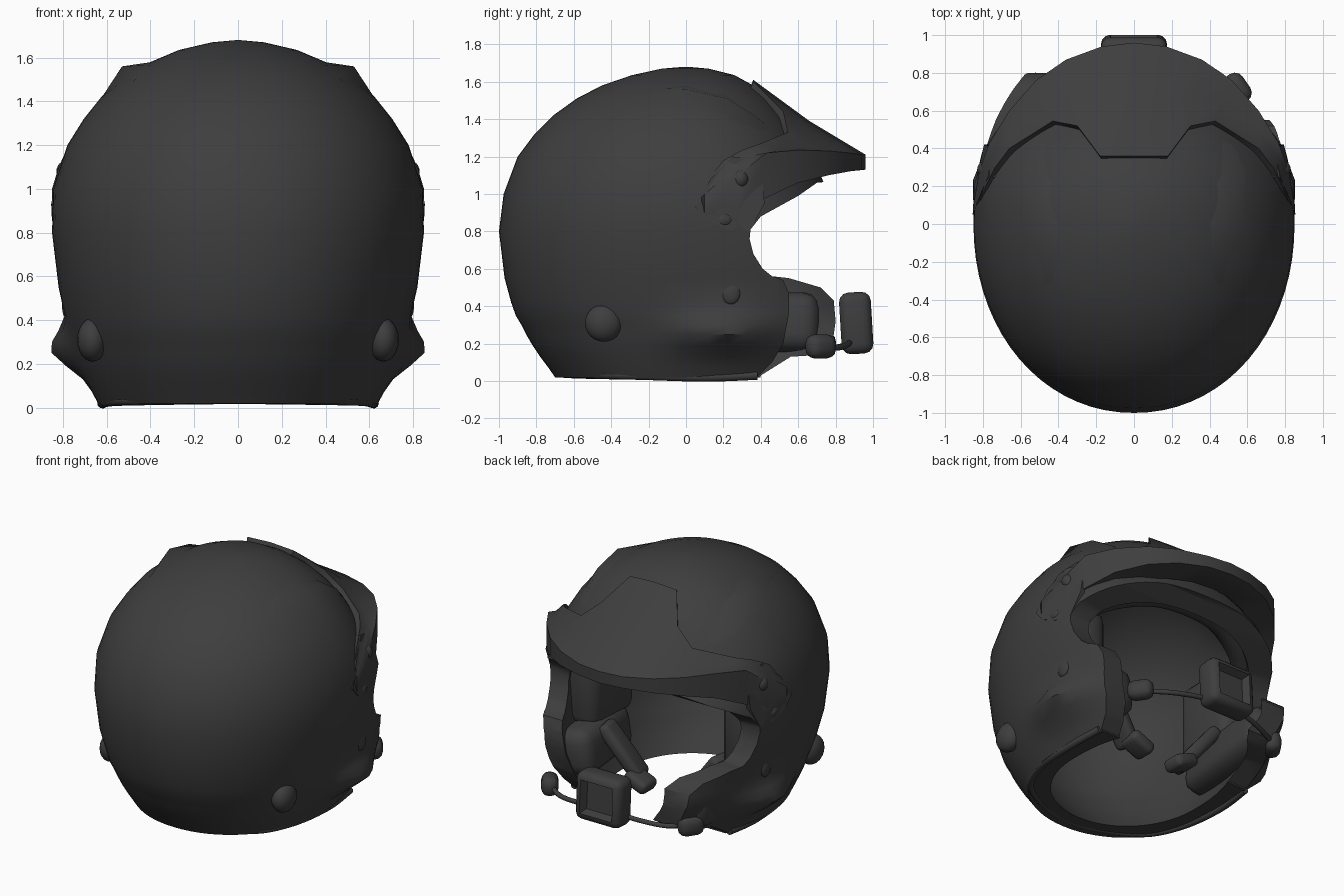
import bpy, bmesh, math
from mathutils import Vector, Matrix

if "Cube" in bpy.data.objects:
    bpy.data.objects.remove(bpy.data.objects["Cube"])

mat = bpy.data.materials.new("matte_charcoal")
mat.diffuse_color = (0.048, 0.048, 0.048, 1)
mat.use_nodes = True
mat.node_tree.nodes["Principled BSDF"].inputs["Base Color"].default_value = mat.diffuse_color


def finish(name, bm, angle=40):
    bmesh.ops.recalc_face_normals(bm, faces=bm.faces)
    me = bpy.data.meshes.new(name)
    bm.to_mesh(me)
    bm.free()
    ob = bpy.data.objects.new(name, me)
    bpy.context.collection.objects.link(ob)
    me.materials.append(mat)
    smooth(ob, angle)
    return ob


def smooth(ob, angle=40):
    bpy.ops.object.select_all(action='DESELECT')
    bpy.context.view_layer.objects.active = ob
    ob.select_set(True)
    bpy.ops.object.shade_smooth_by_angle(angle=math.radians(angle))


def loft(name, sections, angle=40):
    """Closed solid through equal-length closed cross-sections."""
    bm = bmesh.new()
    rings = [[bm.verts.new(p) for p in s] for s in sections]
    n = len(rings[0])
    for a, b in zip(rings, rings[1:]):
        for i in range(n):
            j = (i + 1) % n
            bm.faces.new((a[i], a[j], b[j], b[i]))
    bm.faces.new(rings[0])
    bm.faces.new(rings[-1][::-1])
    return finish(name, bm, angle)


def blob(name, loc, r):
    bm = bmesh.new()
    bmesh.ops.create_uvsphere(bm, u_segments=20, v_segments=12, radius=1,
                              matrix=Matrix.Translation(loc) @ Matrix.Diagonal((*r, 1)))
    return finish(name, bm)


def box(name, loc, size, bevel, rot=(0, 0, 0), recess=False):
    bm = bmesh.new()
    bmesh.ops.create_cube(bm, size=1, matrix=Matrix.Diagonal((*size, 1)))
    bmesh.ops.bevel(bm, geom=bm.edges[:], offset=bevel, segments=3, affect='EDGES', profile=0.5)
    if recess:                                     # hollow on the outward (+y) face
        bm.normal_update()
        f = max(bm.faces, key=lambda f: f.normal.y * f.calc_area())
        bmesh.ops.inset_region(bm, faces=[f], thickness=0.03)
        bmesh.ops.translate(bm, verts=f.verts, vec=(0, -0.05, 0))
    R = Matrix.Rotation(rot[2], 4, 'Z') @ Matrix.Rotation(rot[1], 4, 'Y') @ Matrix.Rotation(rot[0], 4, 'X')
    bm.transform(Matrix.Translation(loc) @ R)
    return finish(name, bm)


def tube(name, pts, r):
    """Round tube along a smoothed path."""
    P = [Vector(p) for p in pts]
    P = [P[0]] + P + [P[-1]]
    path = []
    for i in range(1, len(P) - 2):
        for k in range(6):
            t = k / 6
            a, b, c, d = P[i - 1:i + 3]
            path.append(0.5 * (2 * b + (c - a) * t + (2 * a - 5 * b + 4 * c - d) * t * t
                               + (3 * b - a - 3 * c + d) * t ** 3))
    path.append(P[-1])
    secs = []
    for i, p in enumerate(path):
        d = (path[min(i + 1, len(path) - 1)] - path[max(i - 1, 0)]).normalized()
        u = d.cross(Vector((0.1, 0.2, 1))).normalized()
        v = d.cross(u)
        secs.append([p + (u * math.cos(a) + v * math.sin(a)) * r
                     for a in (math.tau * k / 10 for k in range(10))])
    return loft(name, secs)


# Shell rings: height, half width, back reach, front reach
RINGS = [(0.02, .64, .70, .80), (.07, .665, .735, .86), (.13, .69, .78, .93), (.19, .715, .82, .97),
         (.25, .735, .855, 1.0), (.3, .75, .88, 1.03), (.35, .77, .91, 1.05), (.42, .785, .935, 1.04),
         (.55, .82, .97, 1.0), (.8, .85, 1.0, .9), (1.0, .845, .975, .76), (1.2, .78, .9, .68),
         (1.32, .705, .81, .62), (1.42, .625, .71, .54), (1.51, .52, .585, .455), (1.58, .4, .45, .36),
         (1.635, .27, .29, .26), (1.67, .12, .13, .12), (1.68, .01, .01, .01)]


def ring(z, w, b, f, bump=0.0, n=72):
    pts = []
    for i in range(n):
        a = math.tau * i / n
        c, s = math.cos(a), math.sin(a)
        e = (2 / 2.4 if z < 1.1 else 0.94) if s > 0 else 0.97
        x = math.copysign(abs(c) ** e, c) * w
        y = math.copysign(abs(s) ** e, s) * (f if s > 0 else b)
        # cheek swelling low on both sides
        k = bump * math.exp(-((z - .26) / .1) ** 2 - ((y - .2) / .25) ** 2)
        pts.append((x + math.copysign(k, x) if abs(x) > .3 else x, y, z))
    return pts


def prism(name, prof, x0, x1):
    return loft(name, [[(x, y, z) for y, z in prof] for x in (x0, x1)])


# Outer shell, hollowed and opened at the face
shell = loft("shell", [ring(*r, .13) for r in RINGS])
inner = [(-.2, .52, .57, .7)] + [(z * .915, max(w - .14, .01) if w > .15 else w * .3,
                                 max(b - .15, .01) if b > .16 else b * .3,
                                 max(f - .12, .01) if f > .14 else f * .3) for z, w, b, f in RINGS]
cav = loft("cavity_cutter", [ring(*r) for r in inner])
top = [(1.3, 1.12), (.7, 1.06), (.6, .99), (.4, .88), (.345, .81), (.34, .76), (.36, .68), (.41, .6), (.46, .56)]
cut_r = prism("face_cutter_right", top + [(.52, .54), (.55, .47), (.55, .36), (.52, .2), (.46, .1), (.39, .03),
                                          (.38, -.2), (1.3, -.2)], 0, 1.3)
cut_l = prism("face_cutter_left", top + [(.55, .55), (.72, .5), (.79, .43), (.8, .32), (.78, .18), (.72, .14),
                                         (.56, .13), (.4, .03), (.38, -.2), (1.3, -.2)], -1.3, .01)
for c in (cav, cut_r, cut_l):
    c.hide_render = True
    m = shell.modifiers.new("cut", 'BOOLEAN')
    m.operation, m.object, m.solver = 'DIFFERENCE', c, 'EXACT'
bpy.context.view_layer.update()
cut = bpy.data.meshes.new_from_object(shell.evaluated_get(bpy.context.evaluated_depsgraph_get()))
shell.modifiers.clear()
shell.data = cut
smooth(shell)
for c in (cav, cut_r, cut_l):
    bpy.data.objects.remove(c)

# Peak: outer edge x, y, top z, bottom z, then inner edge x, y, z
HALF = [(0, .96, 1.21, 1.13, 0, .36, 1.61), (.17, .94, 1.21, 1.13, .18, .36, 1.60),
        (.36, .87, 1.22, 1.12, .30, .52, 1.44), (.52, .76, 1.23, 1.10, .43, .545, 1.33),
        (.66, .60, 1.235, 1.06, .66, .40, 1.27), (.765, .43, 1.22, .98, .735, .30, 1.235),
        (.82, .28, 1.10, .88, .785, .2, 1.18), (.85, .1, 1.0, .88, .835, .06, 1.0)]


def peak_section(s, r):
    x, y, zt, zb, ix, iy, iz = r
    return [(s * x, y, zt), (s * x, y, zb), (s * x * .87, y * .8, zb - .02),
            (s * ix * .9, iy * .9, iz - .08), (s * ix, iy, iz),
            (s * (x + ix) / 2, (y + iy) / 2, (zt + iz) / 2 - .02)]


loft("peak", [peak_section(-1, r) for r in HALF[:0:-1]] + [peak_section(1, r) for r in HALF], 50)

# Raised wing sections: y, then x/z of inner, crest and lower line
WING = [(-.55, .25, 1.47, .37, 1.42, .48, 1.31), (-.3, .30, 1.57, .46, 1.51, .62, 1.35),
        (0, .36, 1.585, .53, 1.56, .70, 1.30), (.22, .33, 1.54, .53, 1.51, .70, 1.22),
        (.38, .30, 1.44, .50, 1.41, .67, 1.18), (.52, .26, 1.32, .43, 1.29, .56, 1.16)]
POD = [(.05, .93), (.13, 1.08), (.25, 1.2), (.4, 1.18), (.42, .95), (.34, .8), (.22, .81), (.11, .86)]

for s, side in ((1, "right"), (-1, "left")):
    loft("wing_" + side, [[(s * a, y, b), (s * c, y, d), (s * e, y, f),
                           (s * (a + e) * .45, y * .95, (b + f) / 2 - .04)]
                          for y, a, b, c, d, e, f in WING], 60)
    # Peak pivot plate with screws
    loft("pivot_plate_" + side, [[(s * .7, y, z) for y, z in POD],
                                 [(s * (.855 - .35 * y * y - .3 * max(0, z - 1)), y, z) for y, z in POD]])
    blob("upper_screw_" + side, (s * .785, .29, 1.08), (.045, .045, .05))
    blob("lower_screw_" + side, (s * .815, .2, .86), (.03, .05, .04))
    # Side knob and strap stud
    blob("side_knob_" + side, (s * .665, -.44, .31), (.07, .1, .1))
    blob("cheek_stud_" + side, (s * .785, .24, .47), (.02, .05, .06))
    # Inner cheek padding and chin strap
    box("cheek_pad_" + side, (s * .6, .09, .68), (.24, .48, .56), .09)
    ln = .6 if s > 0 else .8
    box("lower_pad_" + side, (s * .55, .52 - ln / 2 if s > 0 else .72 - ln / 2, .31),
        (.25, ln, .32), .09, (0, s * .15, s * .1))
    box("chin_strap_" + side, (s * .33, .22, .29), (.42, .16, .09), .035, (0, -s * .9, s * .2))
    box("buckle_" + side, (s * .18, .25, .13), (.18, .16, .09), .035, (0, -s * .4, 0))

# Brow padding inside the opening, rolled rim at the bottom
tube("brow_pad", [(-.70, .20, .9), (-.58, .38, .99), (-.3, .51, 1.08), (0, .55, 1.1),
                  (.3, .51, 1.08), (.58, .38, .99), (.70, .20, .9)], .085)
rim = [(-.60, .38, .03), (-.62, .1, .02), (-.58, -.25, .03), (-.42, -.50, .035), (0, -.65, .04),
       (.42, -.50, .035), (.58, -.25, .03), (.62, .1, .02), (.60, .38, .03)]
tube("bottom_rim", rim, .024)

# Microphone, boom and boom end
box("microphone", (0, .91, .31), (.35, .17, .33), .05, (.06, 0, 0), True)
tube("boom", [(-.56, .7, .2), (-.42, .80, .18), (-.2, .87, .2), (0, .87, .22),
              (.2, .87, .2), (.4, .82, .18), (.55, .71, .18)], .016)
box("boom_end", (.55, .72, .185), (.11, .17, .13), .05, (0, 0, .6))
box("boom_mount", (-.54, .72, .19), (.11, .17, .14), .05, (0, 0, -.6))
